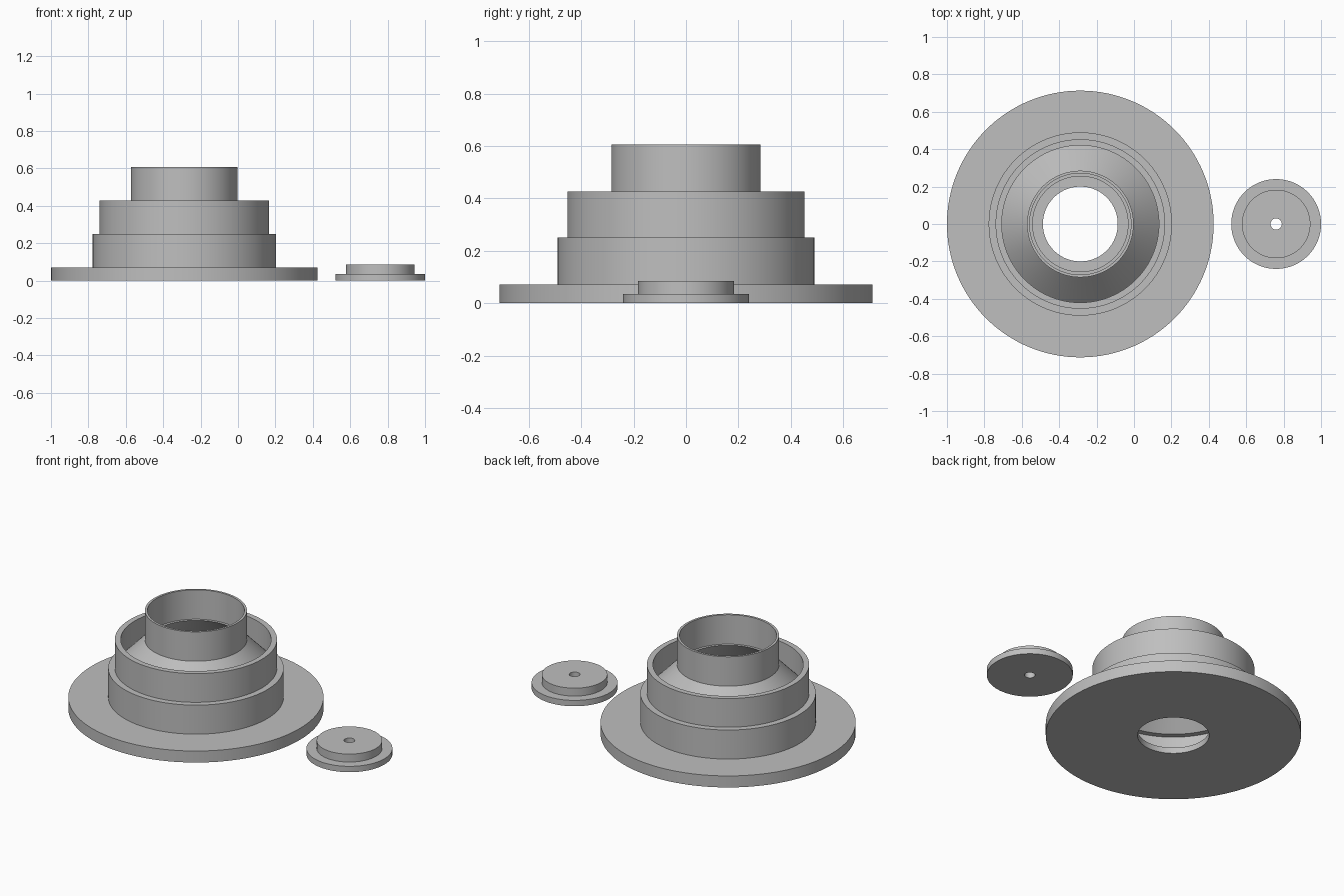
import bpy
import bmesh
import math
from mathutils import Matrix, Vector

SEGMENTS = 128

default_cube = bpy.data.objects.get("Cube")
if default_cube:
    bpy.data.objects.remove(default_cube, do_unlink=True)

# Single plain grey finish
grey = bpy.data.materials.new("plain_grey")
grey.use_nodes = True
grey.diffuse_color = (0.52, 0.52, 0.52, 1)
grey.node_tree.nodes["Principled BSDF"].inputs["Base Color"].default_value = grey.diffuse_color


def lathe(name, profile, x):
    """Revolve a closed (radius, height) profile around a vertical axis."""
    bm = bmesh.new()
    rings = []
    for i in range(SEGMENTS):
        turn = Matrix.Rotation(math.tau * i / SEGMENTS, 3, "Z")
        rings.append([bm.verts.new(turn @ Vector((r, 0, z))) for r, z in profile])
    count = len(profile)
    for i, ring in enumerate(rings):
        following = rings[(i + 1) % SEGMENTS]
        for j in range(count):
            k = (j + 1) % count
            bm.faces.new((ring[j], following[j], following[k], ring[k]))
    bmesh.ops.recalc_face_normals(bm, faces=bm.faces)
    mesh = bpy.data.meshes.new(name)
    bm.to_mesh(mesh)
    bm.free()
    mesh.materials.append(grey)
    obj = bpy.data.objects.new(name, mesh)
    obj.location.x = x
    bpy.context.collection.objects.link(obj)
    bpy.ops.object.select_all(action="DESELECT")
    obj.select_set(True)
    bpy.context.view_layer.objects.active = obj
    bpy.ops.object.shade_smooth_by_angle(angle=math.radians(25))
    return obj


# Hollow stepped housing: outside from the flange up, then back down the inside
outside = [
    (0.20, 0), (0.713, 0), (0.713, 0.071),      # flange
    (0.49, 0.071), (0.49, 0.25),                # lower ring
    (0.453, 0.25), (0.453, 0.427),              # upper ring
    (0.42, 0.427), (0.42, 0.285),               # recess behind the upper ring
    (0.285, 0.425), (0.285, 0.606),             # sloped shoulder and neck
]
inside = [
    (0.271, 0.606), (0.271, 0.425),             # neck bore
    (0.255, 0.425), (0.42, 0.25),               # ledge and underside of shoulder
    (0.453, 0.25), (0.453, 0.036),              # lower chamber
    (0.20, 0.036),                              # floor around the centre hole
]
lathe("stepped_housing", outside + inside, -0.287)

# Loose two-step cap with a small through hole
cap = [(0.03, 0), (0.24, 0), (0.24, 0.036), (0.183, 0.036), (0.183, 0.085), (0.03, 0.085)]
lathe("stepped_cap", cap, 0.76)
